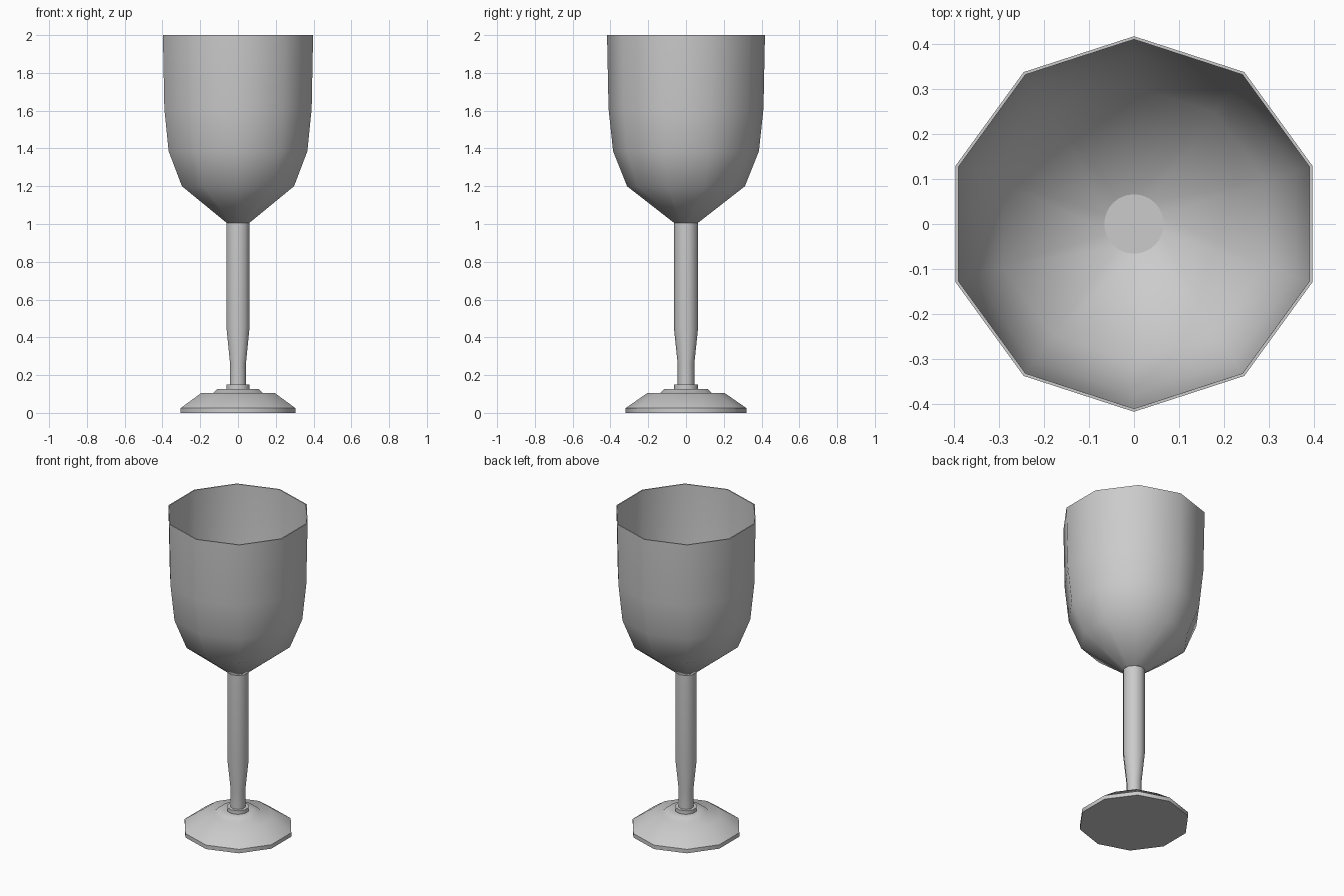
import bpy, bmesh
from math import pi, cos, sin, radians

if "Cube" in bpy.data.objects:
    bpy.data.objects.remove(bpy.data.objects["Cube"])


def lathe(name, profile, sides=10):
    """Revolve (radius, z) points; radius 0 points become poles, other ends are capped."""
    bm = bmesh.new()
    rings = []
    for r, z in profile:
        rings.append([bm.verts.new((r * cos(pi / 2 + 2 * pi * i / sides),
                                    r * sin(pi / 2 + 2 * pi * i / sides), z))
                      for i in range(sides)])
    for a, b in zip(rings, rings[1:]):
        for i in range(sides):
            j = (i + 1) % sides
            bm.faces.new((a[i], a[j], b[j], b[i]))
    bm.faces.new(rings[0][::-1])
    bm.faces.new(rings[-1])
    bmesh.ops.recalc_face_normals(bm, faces=bm.faces[:])
    mesh = bpy.data.meshes.new(name)
    bm.to_mesh(mesh)
    bm.free()
    obj = bpy.data.objects.new(name, mesh)
    bpy.context.collection.objects.link(obj)
    bpy.ops.object.select_all(action='DESELECT')
    obj.select_set(True)
    bpy.context.view_layer.objects.active = obj
    bpy.ops.object.shade_smooth_by_angle(angle=radians(50))
    return obj


# Foot: ten-sided stepped base
lathe("foot", [(0.32, 0), (0.32, 0.025), (0.205, 0.105), (0.138, 0.105),
               (0.115, 0.127), (0.064, 0.127), (0.064, 0.15)])

# Stem: narrow at the bottom, swelling upward
lathe("stem", [(0.044, 0.148), (0.044, 0.26), (0.064, 0.45), (0.064, 1.01)])

# Bowl: thin outer and inner walls
outer = [(0.062, 1.005), (0.312, 1.2), (0.386, 1.385), (0.41, 1.61), (0.418, 2.0)]
inner = [(0.411, 2.0), (0.403, 1.61), (0.379, 1.388), (0.307, 1.206), (0.062, 1.013)]
lathe("bowl", outer + inner)

# Round disc at the bottom of the bowl
lathe("bowl_floor", [(0.066, 1.01), (0.066, 1.019)], 32)
